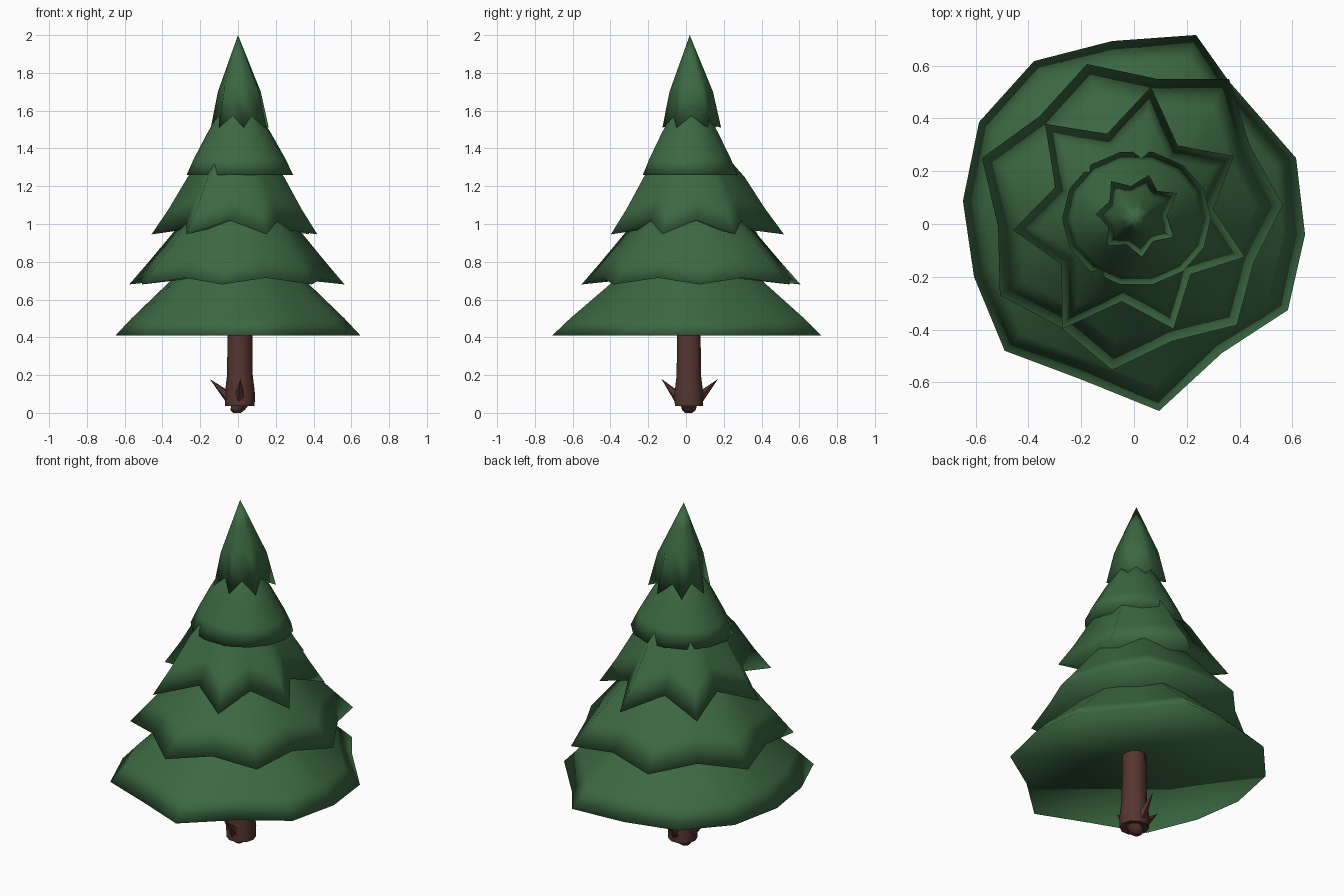
import bpy, bmesh, math
from mathutils import Vector

if "Cube" in bpy.data.objects:
    bpy.data.objects.remove(bpy.data.objects["Cube"])

def material(name, col):
    m = bpy.data.materials.new(name)
    m.diffuse_color = (*col, 1)
    m.use_nodes = True
    m.node_tree.nodes["Principled BSDF"].inputs["Base Color"].default_value = m.diffuse_color
    return m

GREEN = material("pine green", (0.045, 0.14, 0.055))
BROWN = material("bark brown", (0.09, 0.035, 0.028))
CX, CY = 0.0, 0.02   # tree axis

def loft(name, rings, mat, smooth=None):
    """Skin a stack of equal-length rings; a one-point ring closes to a tip."""
    bm = bmesh.new()
    loops = [[bm.verts.new(p) for p in r] for r in rings]
    n = max(len(l) for l in loops)
    for a, b in zip(loops, loops[1:]):
        for i in range(n):
            j = (i + 1) % n
            q = [a[i % len(a)], a[j % len(a)], b[j % len(b)], b[i % len(b)]]
            bm.faces.new(list(dict.fromkeys(q)))
    for l in (loops[0], loops[-1]):
        if len(l) > 2:
            bm.faces.new(l)
    bmesh.ops.recalc_face_normals(bm, faces=bm.faces)
    me = bpy.data.meshes.new(name)
    bm.to_mesh(me)
    bm.free()
    me.materials.append(mat)
    ob = bpy.data.objects.new(name, me)
    bpy.context.collection.objects.link(ob)
    if smooth is None:
        me.shade_smooth()
    else:
        bpy.context.view_layer.objects.active = ob
        ob.select_set(True)
        bpy.ops.object.shade_smooth_by_angle(angle=math.radians(smooth))
        ob.select_set(False)
    return ob

def star(tips, valley):
    """Alternate tips with pulled-in midpoints."""
    out = []
    for i, (x, y) in enumerate(tips):
        u, v = tips[(i + 1) % len(tips)]
        out += [(x, y), (CX + ((x + u) / 2 - CX) * valley,
                         CY + ((y + v) / 2 - CY) * valley)]
    return out

def tier(name, outline, z_tip, z_valley, steps, under, top):
    """Ragged skirt: underside point, rim, scaled rings, closing point."""
    def ring(k, z):
        return [(CX + (x - CX) * k, CY + (y - CY) * k,
                 z + (i % 2) * (z_valley - z_tip) * k)
                for i, (x, y) in enumerate(outline)]
    rings = [[(CX, CY, under)], ring(1, z_tip)]
    rings += [ring(k, z) for k, z in steps] + [[(CX, CY, top)]]
    loft(name, rings, GREEN)

# Foliage tiers, bottom to top
tier("foliage_tier_1",
     [(0.235, 0.716), (0.36, 0.54), (0.614, 0.25), (0.648, -0.04), (0.583, -0.326),
      (0.333, -0.489), (0.095, -0.708), (-0.197, -0.59), (-0.49, -0.48), (-0.606, -0.2),
      (-0.648, 0.087), (-0.587, 0.386), (-0.379, 0.617), (-0.083, 0.693)],
     0.41, 0.41, [(0.87, 0.5), (0.55, 0.70), (0.3, 0.88)], 0.48, 0.95)
tier("foliage_tier_2",
     star([(0.564, 0.072), (0.39, -0.383), (-0.083, -0.553), (-0.508, -0.27),
           (-0.576, 0.25), (-0.178, 0.606), (0.36, 0.549)], 0.95),
     0.68, 0.715, [(0.82, 0.8), (0.53, 1.0), (0.3, 1.15)], 0.74, 1.2)
tier("foliage_tier_3",
     star([(0.064, 0.519), (0.379, 0.258), (0.42, -0.125), (0.15, -0.398),
           (-0.273, -0.398), (-0.458, -0.023), (-0.337, 0.379)], 0.75),
     0.945, 1.02, [(0.8, 1.08), (0.58, 1.25), (0.35, 1.38)], 1.01, 1.45)
tier("foliage_tier_4",
     [(0.01 + 0.282 * math.cos(math.tau * i / 14), 0.022 + 0.257 * math.sin(math.tau * i / 14))
      for i in range(14)],
     1.26, 1.26, [(0.86, 1.345), (0.6, 1.48), (0.3, 1.62)], 1.3, 1.68)
tier("foliage_tier_5",
     star([(0.057, 0.186), (0.163, 0.117), (0.15, -0.05), (0.03, -0.125),
           (-0.1, -0.08), (-0.144, 0.038), (-0.087, 0.163)], 0.8),
     1.51, 1.575, [(0.74, 1.70), (0.37, 1.85)], 1.56, 2.0)

# Trunk with a small stub underneath
def circle(r, z, n=10, cx=0.01, cy=0.015):
    return [(cx + r * math.cos(math.tau * i / n), cy + r * math.sin(math.tau * i / n), z)
            for i in range(n)]

loft("trunk", [circle(0.02, 0.0, cx=-0.005), circle(0.038, 0.015, cx=-0.003),
               circle(0.045, 0.04), circle(0.078, 0.036), circle(0.08, 0.1),
               circle(0.068, 0.2), circle(0.064, 0.55)], BROWN, 40)

# Thorn-like twigs at the foot of the trunk
for label, base, tip in (("left", (-0.035, 0.015, 0.07), (-0.15, 0.015, 0.18)),
                         ("front", (0.01, -0.03, 0.07), (0.012, -0.13, 0.18)),
                         ("back", (0.01, 0.06, 0.07), (0.012, 0.17, 0.18))):
    b, t = Vector(base), Vector(tip)
    d = (t - b).normalized()
    side = d.cross(Vector((0, 0, 1))).normalized()
    up = side.cross(d)
    ring = [b + 0.033 * (side * math.cos(math.tau * i / 5) + up * math.sin(math.tau * i / 5))
            for i in range(5)]
    loft("twig_" + label, [ring, [t]], BROWN, 40)
